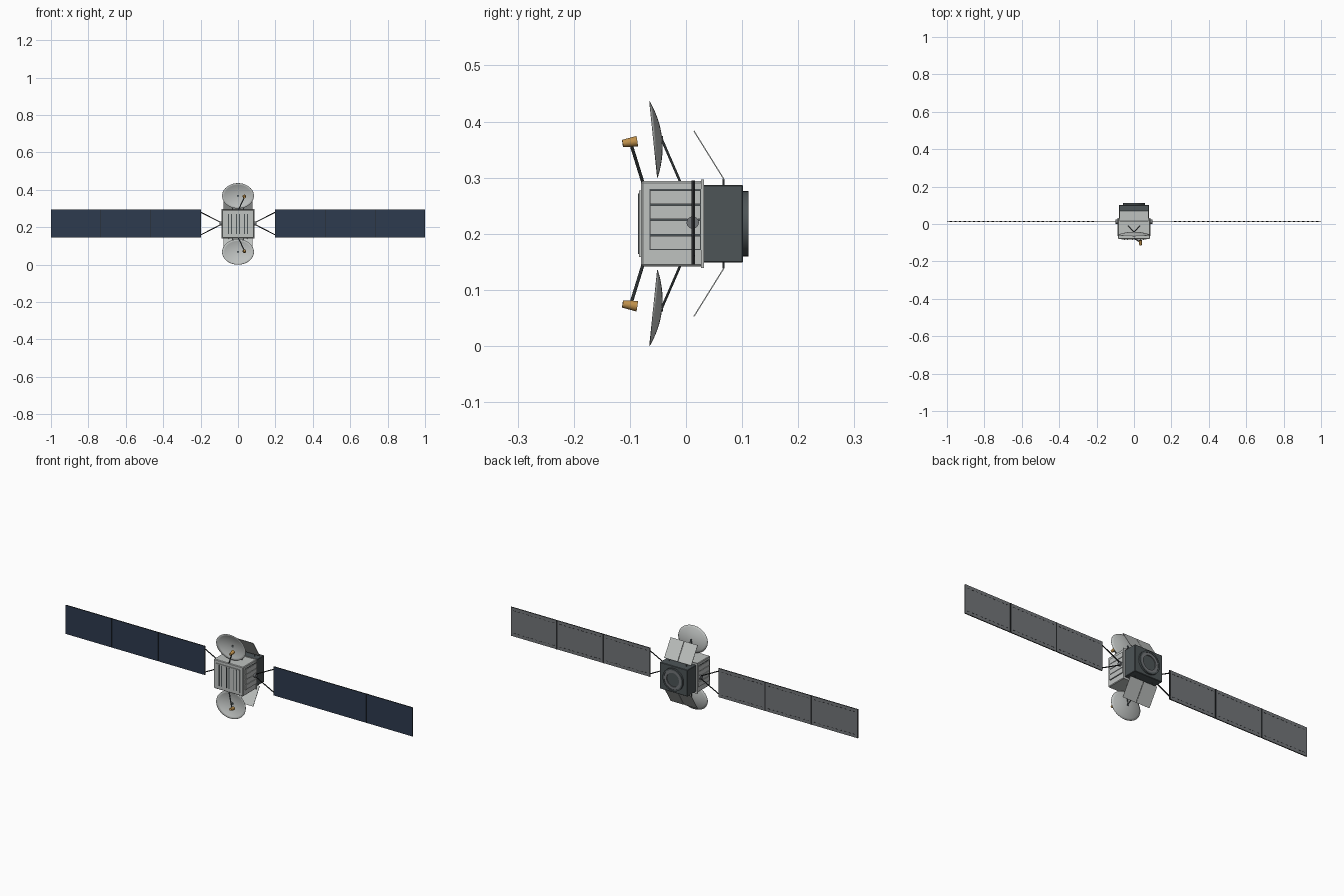
import bpy, bmesh, math
from mathutils import Vector, Matrix

if "Cube" in bpy.data.objects:
    bpy.data.objects.remove(bpy.data.objects["Cube"])

MID = 0.218          # height of the satellite's centre line
WING_Y = 0.012


def material(name, r, g, b):
    m = bpy.data.materials.new(name)
    m.use_nodes = True
    m.diffuse_color = (r, g, b, 1)
    m.node_tree.nodes["Principled BSDF"].inputs["Base Color"].default_value = (r, g, b, 1)
    return m


PALE = material("pale grey", 0.52, 0.54, 0.53)
MOUNT = material("mid grey", 0.17, 0.18, 0.19)
SLATE = material("slate grey", 0.075, 0.09, 0.095)
BLACK = material("near black", 0.02, 0.022, 0.024)
BLUE = material("cell blue", 0.026, 0.043, 0.078)
GOLD = material("horn gold", 0.52, 0.28, 0.07)


def finish(name, bm, mats, smooth=False):
    bmesh.ops.recalc_face_normals(bm, faces=bm.faces)
    me = bpy.data.meshes.new(name)
    bm.to_mesh(me)
    bm.free()
    ob = bpy.data.objects.new(name, me)
    bpy.context.collection.objects.link(ob)
    ob.location.z = MID
    for m in mats:
        me.materials.append(m)
    if smooth:
        bpy.ops.object.select_all(action='DESELECT')
        ob.select_set(True)
        bpy.context.view_layer.objects.active = ob
        bpy.ops.object.shade_smooth_by_angle(angle=math.radians(35))
    return ob


def add_box(bm, lo, hi):
    lo, hi = Vector(lo), Vector(hi)
    mat = Matrix.Translation((lo + hi) / 2) @ Matrix.Diagonal((*(hi - lo), 1))
    bmesh.ops.create_cube(bm, size=1, matrix=mat)


def box(name, lo, hi, mat, bevel=0):
    bm = bmesh.new()
    add_box(bm, lo, hi)
    if bevel:
        bmesh.ops.bevel(bm, geom=bm.edges[:], offset=bevel, segments=1, affect='EDGES')
    return finish(name, bm, [mat])


def rod(name, a, b, r1, mat, r2=None, sides=10):
    a, b = Vector(a), Vector(b)
    d = b - a
    bm = bmesh.new()
    turn = d.to_track_quat('Z', 'Y').to_matrix().to_4x4()
    bmesh.ops.create_cone(bm, cap_ends=True, segments=sides, radius1=r1,
                          radius2=r1 if r2 is None else r2, depth=d.length,
                          matrix=Matrix.Translation((a + b) / 2) @ turn)
    return finish(name, bm, [mat], True)


def ring(name, inner, outer, y0, y1, mat, sides=40):
    # rectangular section spun about the y axis
    bm = bmesh.new()
    vs = [bm.verts.new((r, y, 0)) for r, y in
          ((inner, y0), (outer, y0), (outer, y1), (inner, y1))]
    es = [bm.edges.new((vs[i], vs[(i + 1) % 4])) for i in range(4)]
    bmesh.ops.spin(bm, geom=vs + es, cent=(0, 0, 0), axis=(0, 1, 0),
                   angle=math.tau, steps=sides)
    bmesh.ops.remove_doubles(bm, verts=bm.verts, dist=1e-5)
    return finish(name, bm, [mat], True)


def side_name(s, a, b):
    return a if s > 0 else b


# Main body
box("body", (-0.085, -0.08, -0.076), (0.085, 0.03, 0.076), PALE, 0.003)
box("body_flange", (-0.088, 0.027, -0.079), (0.088, 0.032, 0.079), PALE)
box("rear_module", (-0.08, 0.03, -0.069), (0.08, 0.102, 0.069), SLATE, 0.002)

# Front cover with dark louvre slots
box("front_cover", (-0.068, -0.084, -0.059), (0.068, -0.079, 0.059), PALE)
slots = bmesh.new()
for group in (-0.043, 0, 0.043):
    for dx in (-0.008, 0.008):
        x = group + dx
        add_box(slots, (x - 0.002, -0.0855, -0.054), (x + 0.002, -0.083, 0.054))
finish("front_slots", slots, [SLATE])

# Side radiators: dark backing with pale slats
for s in (1, -1):
    tag = side_name(s, "left", "right")
    box(tag + "_radiator_backing", (s * 0.084, -0.065, -0.047), (s * 0.0865, 0.027, 0.062), SLATE)
    slats = bmesh.new()
    for i in range(4):
        z = -0.046 + i * 0.027
        add_box(slats, (s * 0.085, -0.064, z), (s * 0.0895, 0.026, z + 0.0245))
    finish(tag + "_radiator_slats", slats, [PALE])

# Engine ring on the back
ring("adapter_ring", 0.05, 0.058, 0.10, 0.111, SLATE)
ring("adapter_bright_ring", 0.036, 0.051, 0.10, 0.109, MOUNT)
rod("adapter_plate", (0, 0.10, 0), (0, 0.1045, 0), 0.037, SLATE, sides=40)


def dish(name, s):
    # shallow elliptical bowl, tilted forward
    bm = bmesh.new()
    centre = Vector((0, -0.058, 0.15))
    up = Vector((0, -0.103, 0.995))
    back = Vector((0, 0.995, 0.103))
    steps, sides = 7, 48

    def point(r, a):
        p = centre + Vector((0.085 * r * math.cos(a), 0, 0))
        p += up * (0.068 * r * math.sin(a)) + back * (0.015 * (1 - r * r))
        return bm.verts.new((p.x, p.y, p.z * s))

    tip = point(0, 0)
    rows = [[point(k / steps, math.tau * i / sides) for i in range(sides)]
            for k in range(1, steps + 1)]
    for i in range(sides):
        j = (i + 1) % sides
        bm.faces.new((tip, rows[0][i], rows[0][j]))
        for a, b in zip(rows, rows[1:]):
            bm.faces.new((a[i], b[i], b[j], a[j]))
    ob = finish(name, bm, [PALE], True)
    mod = ob.modifiers.new("thickness", 'SOLIDIFY')
    mod.thickness = 0.0012
    mod.offset = 0


# Dishes, feed horns, struts and rear shades, above and below
for s in (1, -1):
    tag = side_name(s, "upper", "lower")
    dish(tag + "_dish", s)
    rod(tag + "_dish_hub", (0, -0.046, s * 0.15), (0, -0.041, s * 0.15), 0.006, SLATE)
    for x in (-0.032, 0.032):
        rod(tag + "_dish_strut", (0, -0.043, s * 0.15), (x, -0.01, s * 0.074), 0.0022, SLATE)
    rod(tag + "_feed_arm", (0.002, -0.077, s * 0.074), (0.035, -0.099, s * 0.145), 0.003, SLATE)
    rod(tag + "_feed_horn", (0.035, -0.113, s * 0.143), (0.034, -0.087, s * 0.147),
        0.0065, GOLD, 0.0095, 20)

    # Tilted two-panel shade
    shade = bmesh.new()
    for x0, x1 in ((-0.078, -0.001), (0.001, 0.078)):
        add_box(shade, (x0, -0.051, -0.001), (x1, 0.051, 0.001))
    tilt = Matrix.Rotation(-s * math.atan2(0.087, 0.054), 4, 'X')
    shade.transform(Matrix.Translation((0, 0.041, s * 0.122)) @ tilt)
    finish(tag + "_rear_shade", shade, [PALE])
    for x in (-0.05, 0.05):
        rod(tag + "_shade_hinge", (x, 0.067, s * 0.08), (x, 0.067, s * 0.067), 0.002, SLATE)


def solar_panel(name, x0, x1):
    # blue front, grey back, dark rim
    bm = bmesh.new()
    add_box(bm, (x0, WING_Y - 0.0025, -0.073), (x1, WING_Y + 0.0025, 0.077))
    bm.normal_update()
    for f in bm.faces:
        f.material_index = 0 if f.normal.y < -0.5 else 1 if f.normal.y > 0.5 else 2
    finish(name, bm, [BLUE, MOUNT, BLACK])


# Solar wings
for s in (1, -1):
    tag = side_name(s, "left", "right")
    dashes = bmesh.new()
    for i in range(3):
        a = 0.2 + i * 0.2675
        b = a + 0.265
        solar_panel(tag + "_solar_panel", min(s * a, s * b), max(s * a, s * b))
        for k in range(10):
            x = s * (a + 0.02 + k * 0.025)
            for z in (-0.057, 0.061):
                add_box(dashes, (x - 0.006, WING_Y + 0.002, z - 0.001),
                        (x + 0.006, WING_Y + 0.0032, z + 0.001))
        if i:
            box(tag + "_panel_hinge", (s * (a - 0.005), WING_Y + 0.002, -0.073),
                (s * (a + 0.002), WING_Y + 0.004, 0.077), BLACK)
    finish(tag + "_panel_dashes", dashes, [BLACK])

    # Hub and yoke
    rod(tag + "_wing_hub", (s * 0.084, WING_Y, 0.002), (s * 0.098, WING_Y, 0.002),
        0.011, MOUNT, sides=20)
    for e in (1, -1):
        rod(tag + "_yoke_arm", (s * 0.094, WING_Y, 0.002 + e * 0.007),
            (s * 0.202, WING_Y, 0.002 + e * 0.062), 0.0026, BLACK)
    rod(tag + "_yoke_bar", (s * 0.199, WING_Y, -0.073), (s * 0.199, WING_Y, 0.077), 0.0026, BLACK)
